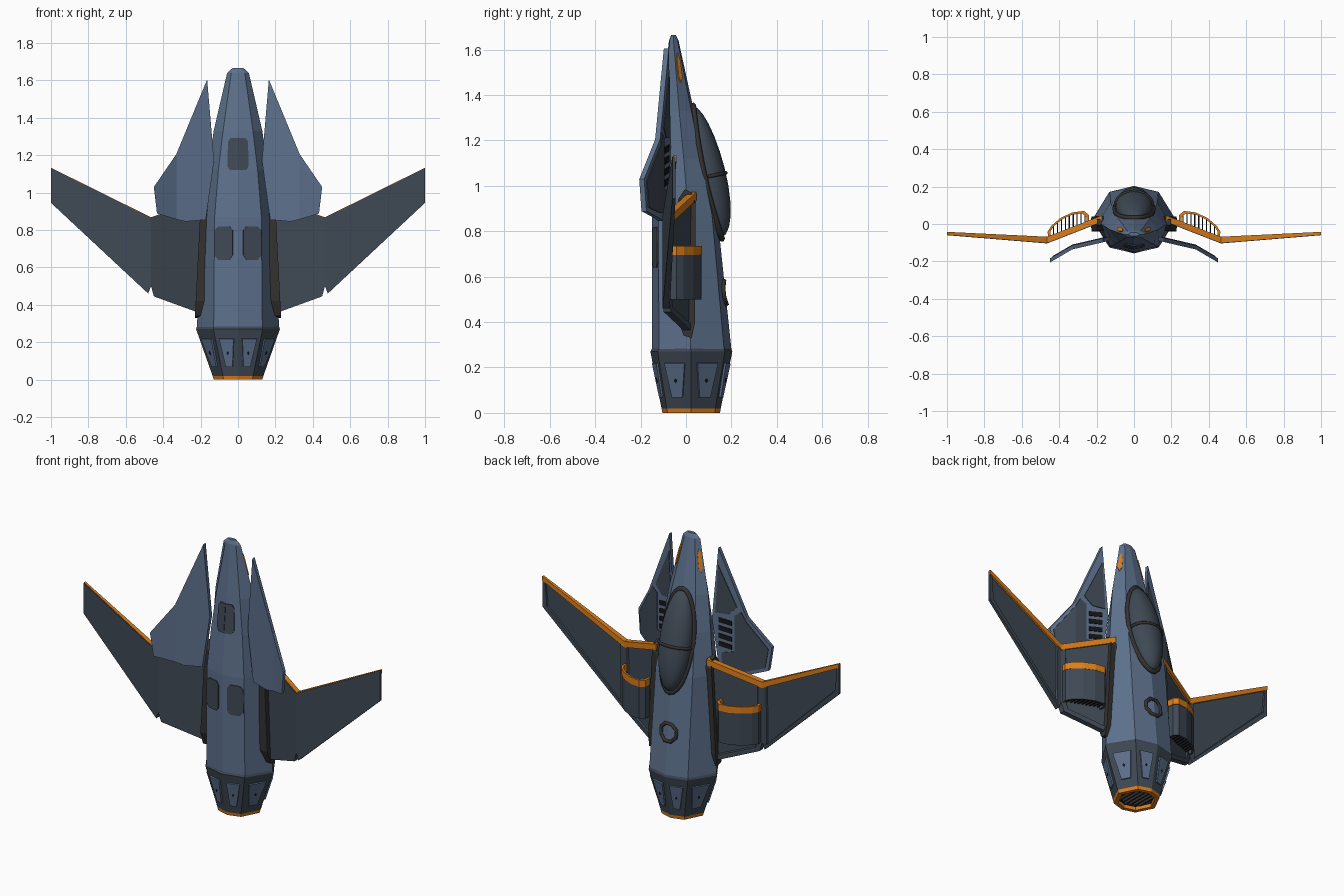
import bpy, bmesh, math
from mathutils import Vector

if "Cube" in bpy.data.objects:
    bpy.data.objects.remove(bpy.data.objects["Cube"])


def material(name, rgb):
    m = bpy.data.materials.new(name)
    m.diffuse_color = (*rgb, 1)
    m.use_nodes = True
    m.node_tree.nodes["Principled BSDF"].inputs["Base Color"].default_value = m.diffuse_color
    return m


BLUE = material("hull_blue", (0.11, 0.165, 0.265))
DARK = material("slate_grey", (0.05, 0.067, 0.09))
TRIM = material("charcoal_trim", (0.034, 0.032, 0.031))
ORANGE = material("orange", (0.72, 0.21, 0.01))
BLACK = material("black", (0.008, 0.008, 0.009))


def finish(name, bm, mat, mirror=False):
    bmesh.ops.recalc_face_normals(bm, faces=bm.faces)
    me = bpy.data.meshes.new(name)
    bm.to_mesh(me)
    bm.free()
    me.materials.append(mat)
    ob = bpy.data.objects.new(name, me)
    bpy.context.collection.objects.link(ob)
    if mirror:
        ob.modifiers.new("mirror", 'MIRROR').use_mirror_merge = False
    return ob


def loft(bm, rings, caps=(True, True)):
    """Skin closed rings of points; returns the end cap."""
    vs = [[bm.verts.new(p) for p in r] for r in rings]
    n = len(vs[0])
    for a, b in zip(vs, vs[1:]):
        for i in range(n):
            bm.faces.new((a[i], a[(i + 1) % n], b[(i + 1) % n], b[i]))
    if caps[0]:
        bm.faces.new(vs[0])
    return bm.faces.new(vs[-1]) if caps[1] else None


def slab(bm, poly, f, t, shift=0.0, inset=0.0):
    """Plate with (x, z) outline, y = f(x), thickness t(x)."""
    rings = [[(x, f(x) + shift + s * t(x) / 2, z) for x, z in poly] for s in (-1, 1)]
    cap = loft(bm, rings)
    if inset:
        bmesh.ops.recalc_face_normals(bm, faces=bm.faces)
        bmesh.ops.inset_region(bm, faces=[cap], thickness=inset, depth=0)
        bmesh.ops.inset_region(bm, faces=[cap], thickness=0.005, depth=-0.008)


def line(x0, y0, x1, y1):
    return lambda x: y0 + (x - x0) * (y1 - y0) / (x1 - x0)


def section(z, w, cx, yb, yt, ym):
    """Eight-sided hull section."""
    lo, hi = yb + 0.18 * (ym - yb), yt - 0.18 * (yt - ym)
    half = [(0, yb, z), (cx, lo, z), (w, ym, z), (cx, hi, z), (0, yt, z)]
    return half + [(-x, y, zz) for x, y, zz in half[3:0:-1]]


def facet_plate(bm, r0, r1, i, uvs, h):
    """Thin plate lying on facet i between two sections."""
    a, b, c, d = (Vector(p) for p in (r0[i], r0[(i + 1) % 8], r1[(i + 1) % 8], r1[i]))
    n = (b - a + c - d).cross(d - a + c - b).normalized()
    mid = (a + b + c + d) / 4
    if n.dot(mid - Vector((0, 0, mid.z))) < 0:
        n = -n
    pts = [a.lerp(b, u).lerp(d.lerp(c, u), v) for u, v in uvs]
    loft(bm, [[p - n * 0.004 for p in pts], [p + n * h for p in pts]])


def tube(name, pts, r, mat, cyclic):
    cu = bpy.data.curves.new(name, 'CURVE')
    cu.dimensions = '3D'
    cu.bevel_depth, cu.bevel_resolution = r, 1
    sp = cu.splines.new('POLY')
    sp.points.add(len(pts) - 1)
    for p, q in zip(sp.points, pts):
        p.co = (*q, 1)
    sp.use_cyclic_u = cyclic
    cu.materials.append(mat)
    ob = bpy.data.objects.new(name, cu)
    bpy.context.collection.objects.link(ob)
    bpy.ops.object.select_all(action='DESELECT')
    ob.select_set(True)
    bpy.context.view_layer.objects.active = ob
    bpy.ops.object.convert(target='MESH')


# Fuselage
hull = [section(*s) for s in (
    (0.28, 0.22, 0.13, -0.15, 0.20, 0.02), (0.87, 0.19, 0.125, -0.15, 0.138, 0.01),
    (1.12, 0.16, 0.105, -0.13, 0.082, -0.01), (1.33, 0.13, 0.08, -0.11, 0.035, -0.03),
    (1.64, 0.058, 0.036, -0.075, -0.033, -0.055), (1.665, 0.03, 0.018, -0.065, -0.045, -0.055))]
bm = bmesh.new()
loft(bm, hull)
finish("fuselage", bm, BLUE)

# Tail nozzle with orange lip, dark throat, grille and panels
n_top = section(0.27, 0.224, 0.132, -0.157, 0.204, 0.022)
n_low = section(0.02, 0.136, 0.08, -0.108, 0.153, 0.022)
lip = section(0.0, 0.13, 0.077, -0.104, 0.15, 0.022)
inner = [section(z, 0.105, 0.062, -0.08, 0.126, 0.022) for z in (0.0, 0.02, 0.1)]
bm = bmesh.new()
loft(bm, [n_low, n_top, section(0.285, 0.219, 0.129, -0.149, 0.199, 0.02)], (False, True))
finish("nozzle", bm, DARK)
bm = bmesh.new()
loft(bm, [n_low, lip, inner[0], inner[1]], (False, False))
finish("nozzle_lip", bm, ORANGE)
bm = bmesh.new()
loft(bm, inner[1:], (False, True))
finish("nozzle_throat", bm, BLACK)
bm = bmesh.new()
for k in range(-3, 4):
    x, d = k * 0.025, 0.1 - abs(k) * 0.012
    loft(bm, [[(x + sx, 0.022 + sy * d, z) for sx, sy in ((-.004, -1), (.004, -1), (.004, 1), (-.004, 1))]
              for z in (0.02, 0.04)])
finish("nozzle_grille", bm, TRIM)
bm, dots = bmesh.new(), bmesh.new()
for i in range(8):
    facet_plate(bm, n_low, n_top, i, [(.3, .2), (.7, .2), (.82, .8), (.18, .8)], 0.009)
    facet_plate(dots, n_low, n_top, i, [(.5, .46), (.55, .5), (.5, .54), (.45, .5)], 0.012)
finish("nozzle_panels", bm, BLUE)
finish("nozzle_panel_bolts", dots, BLACK)

# Belly hatches and nose lights
bm = bmesh.new()
facet_plate(bm, hull[0], hull[1], 0, [(.36, .61), (.82, .61), (.98, .65), (.98, .88), (.82, .915),
                                      (.36, .915), (.22, .88), (.22, .65)], 0.006)
facet_plate(bm, hull[2], hull[3], 0, [(0, 0), (.4, 0), (.55, .1), (.6, .72), (.45, .82), (0, .82)], 0.006)
finish("belly_hatches", bm, DARK, True)
bm = bmesh.new()
facet_plate(bm, hull[3], hull[4], 2, [(.4, .4), (.65, .48), (.7, .72), (.45, .82), (.2, .72), (.2, .48)], 0.005)
finish("nose_lights", bm, ORANGE, True)

# Canopy glass, rim and crossbar, tilted along the spine
C, A, N = Vector((0, 0.0925, 1.06)), Vector((0, -0.211, 0.977)), Vector((0, 0.977, 0.211))
bm = bmesh.new()
bmesh.ops.create_uvsphere(bm, u_segments=20, v_segments=12, radius=1)
for v in bm.verts:
    x, s, h = v.co.x, v.co.z, v.co.y
    v.co = C + Vector((x * 0.1, 0, 0)) + A * (s * 0.295) + N * (h * (0.08 - 0.01 * s))
glass = finish("canopy_glass", bm, DARK)
glass.data.polygons.foreach_set("use_smooth", [True] * len(glass.data.polygons))
ring = [i * math.tau / 28 for i in range(28)]
tube("canopy_rim", [C + Vector((0.102 * math.cos(t), 0, 0)) + A * (0.3 * math.sin(t))
                    - N * (0.018 * math.cos(t) ** 2 - 0.002) for t in ring], 0.014, TRIM, True)
tube("canopy_crossbar", [C + Vector((0.101 * math.cos(t), 0, 0)) - A * 0.02 + N * (0.08 * math.sin(t))
                         for t in [math.pi * k / 12 for k in range(13)]], 0.009, TRIM, False)

# Octagonal ring on the spine
octa = [(0.055 * math.cos(k * math.pi / 4 + .39), 0.055 * math.sin(k * math.pi / 4 + .39)) for k in range(8)]
tube("spine_ring", [(x, 0.178 - 0.105 * z - 0.24 * abs(x), 0.53 + z) for x, z in octa], 0.011, TRIM, True)

# Wings: drooped inner panel and gently raised outer panel
f_in, f_out = line(0.2, 0.015, 0.465, -0.088), line(0.465, -0.088, 1.0, -0.053)
t_in, t_out = (lambda x: 0.032), line(0.465, 0.032, 1.0, 0.014)
bm = bmesh.new()
slab(bm, [(.17, .97), (.465, .865), (.465, .5), (.45, .445), (.23, .365), (.17, .38)], f_in, t_in, inset=0.03)
slab(bm, [(.465, .865), (1, 1.13), (1, .945), (.48, .46), (.465, .5)], f_out, t_out, inset=0.03)
finish("wings", bm, DARK, True)
bm = bmesh.new()
slab(bm, [(.17, .973), (.465, .868), (.465, .832), (.17, .937)], f_in, t_in, 0.004)
slab(bm, [(.465, .868), (1, 1.133), (1, 1.107), (.465, .832)], f_out, t_out, 0.004)
finish("wing_leading_edges", bm, ORANGE, True)

# Wing root fairings
bm = bmesh.new()
side = [(-.01, .34), (.025, .33), (.04, .4), (.042, .92), (.025, .97), (-.005, .985), (-.035, .94), (-.04, .42)]
x_out = line(0.34, 0.23, 0.97, 0.198)
loft(bm, [[(x_out(z) - d, y, z) for y, z in side] for d in (0.06, 0)])
finish("wing_root_fairings", bm, TRIM, True)

# Half-round engine pods on the wings, open at both ends
arch = [(.24, -.005), (.243, .045), (.268, .068), (.33, .06), (.39, .032), (.44, -.01), (.46, -.042), (.455, -.08)]


def shell(bm, z0, z1, k0, k1):
    cx, cy = 0.345, -0.035
    pts = [[(cx + (x - cx) * k, cy + (y - cy) * k) for x, y in arch] for k in (k0, k1)]
    prof = pts[0] + pts[1][::-1]
    loft(bm, [[(x, y, z) for x, y in prof] for z in (z0, z1)])


bm = bmesh.new()
shell(bm, 0.5, 0.7, 1.0, 0.9)
finish("engine_pods", bm, DARK, True)
bm = bmesh.new()
shell(bm, 0.695, 0.735, 1.02, 0.89)
finish("pod_intake_bands", bm, ORANGE, True)
bm = bmesh.new()
for k in range(9):
    x = 0.262 + k * 0.021
    top = next(line(*p, *q)(x) for p, q in zip(arch[1:], arch[2:]) if p[0] <= x <= q[0]) - 0.008
    ends = ((x - .003, f_in(x)), (x + .003, f_in(x)), (x + .003, top), (x - .003, top))
    loft(bm, [[(px, py, z) for px, py in ends] for z in (0.51, 0.54)])
finish("pod_grilles", bm, BLACK, True)

# Forward fins with dark inner panels and vents
g_in, g_out = line(0.128, -0.078, 0.33, -0.125), line(0.33, -0.125, 0.45, -0.195)
t_fin, t_thin = (lambda x: 0.022), (lambda x: 0.008)
bm = bmesh.new()
slab(bm, [(.165, 1.605), (.128, 1.17), (.172, .855), (.28, .845), (.33, .857), (.33, 1.205)], g_in, t_fin)
slab(bm, [(.33, 1.205), (.33, .857), (.433, .888), (.45, 1.03)], g_out, t_fin)
finish("forward_fins", bm, BLUE, True)
bm = bmesh.new()
slab(bm, [(.166, 1.5), (.15, 1.21), (.225, 1.21), (.275, 1.26)], g_in, t_thin, 0.011)
slab(bm, [(.262, 1.21), (.3, 1.235), (.33, 1.18), (.33, .88), (.19, .88), (.185, .97), (.262, .99)],
     g_in, t_thin, 0.011)
slab(bm, [(.33, 1.18), (.33, .88), (.42, .905), (.435, 1.02)], g_out, t_thin, 0.011)
finish("fin_inner_panels", bm, DARK, True)
bm = bmesh.new()
for k in range(4):
    z = 1.01 + k * 0.048
    slab(bm, [(.168, z), (.245, z - .012), (.245, z + .016), (.168, z + .028)], g_in, t_thin, 0.011)
finish("fin_vents", bm, BLACK, True)
